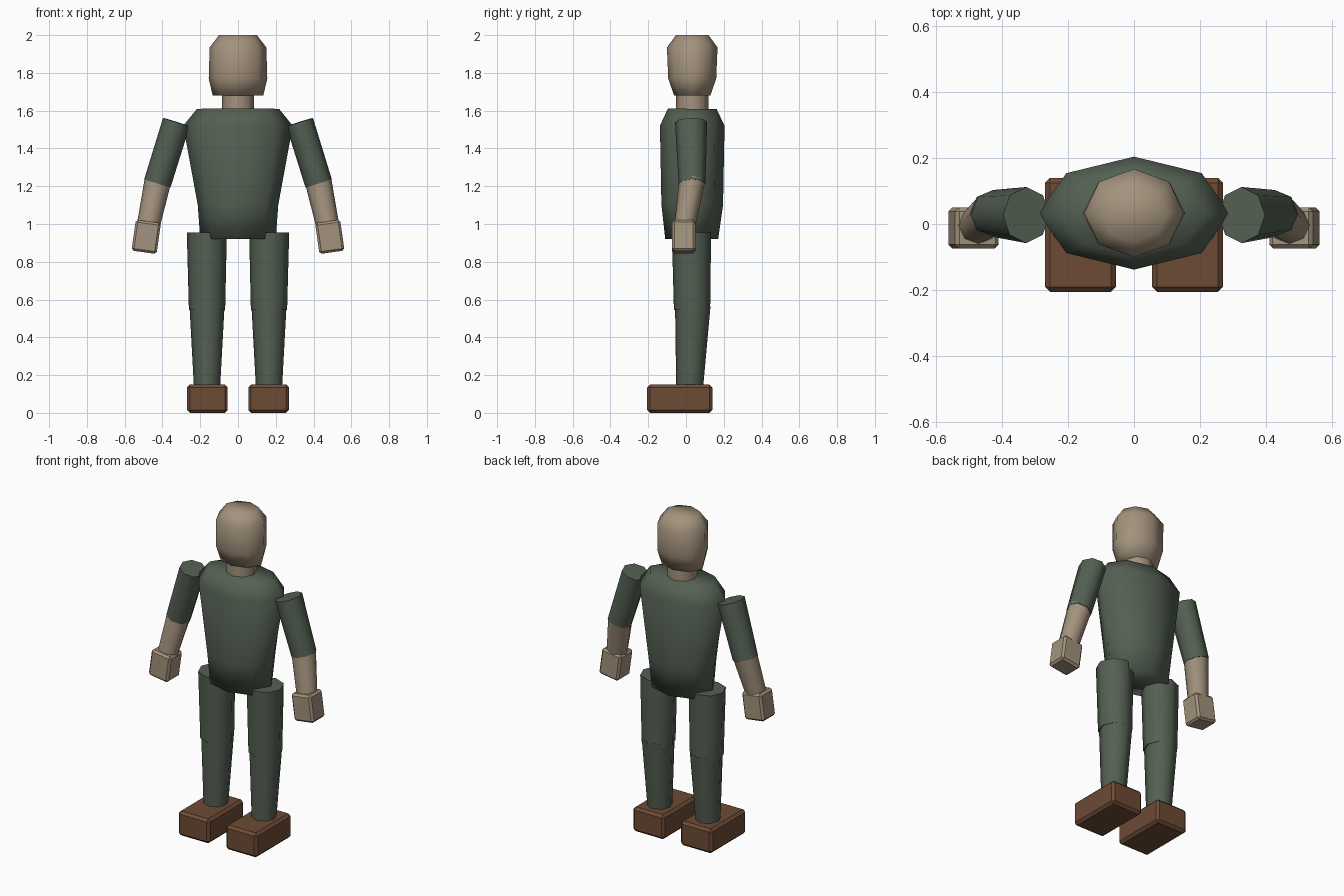
import bpy, bmesh, math
from mathutils import Vector

if "Cube" in bpy.data.objects:
    bpy.data.objects.remove(bpy.data.objects["Cube"])


def material(name, rgb):
    m = bpy.data.materials.new(name)
    m.diffuse_color = (*rgb, 1)
    m.use_nodes = True
    m.node_tree.nodes["Principled BSDF"].inputs["Base Color"].default_value = m.diffuse_color
    return m


GREEN = material("green_cloth", (0.088, 0.117, 0.085))
SKIN = material("skin", (0.37, 0.29, 0.205))
BROWN = material("brown_leather", (0.155, 0.07, 0.036))


def finish(name, bm, mat, angle=None):
    bmesh.ops.recalc_face_normals(bm, faces=bm.faces)
    mesh = bpy.data.meshes.new(name)
    bm.to_mesh(mesh)
    bm.free()
    mesh.materials.append(mat)
    ob = bpy.data.objects.new(name, mesh)
    bpy.context.collection.objects.link(ob)
    if angle:
        bpy.ops.object.select_all(action='DESELECT')
        ob.select_set(True)
        bpy.context.view_layer.objects.active = ob
        bpy.ops.object.shade_smooth_by_angle(angle=math.radians(angle))
    return ob


def loft(name, rings, mat, angle=60, sides=8):
    """Capped loft; each ring is (centre, x radius, y radius), square to the axis."""
    axis = (Vector(rings[-1][0]) - Vector(rings[0][0])).normalized()
    u = Vector((0, 1, 0)).cross(axis).normalized()
    v = axis.cross(u)
    bm = bmesh.new()
    loops = []
    for c, rx, ry in rings:
        loops.append([bm.verts.new(Vector(c)
                      + u * rx * math.cos(2 * math.pi * i / sides)
                      + v * ry * math.sin(2 * math.pi * i / sides))
                      for i in range(sides)])
    for a, b in zip(loops, loops[1:]):
        for i in range(sides):
            j = (i + 1) % sides
            bm.faces.new((a[i], a[j], b[j], b[i]))
    bm.faces.new(loops[0])
    bm.faces.new(loops[-1])
    return finish(name, bm, mat, angle)


def block(name, centre, size, mat, bevel, tilt=0):
    bm = bmesh.new()
    bmesh.ops.create_cube(bm, size=1)
    bmesh.ops.scale(bm, vec=size, verts=bm.verts)
    bmesh.ops.bevel(bm, geom=bm.edges[:], offset=bevel, segments=1, affect='EDGES')
    ob = finish(name, bm, mat)
    ob.location = centre
    ob.rotation_euler.y = tilt
    return ob


CY = 0.033  # depth of the body axis

# torso, neck and head
loft("torso", [((0, 0.03, 0.92), 0.20, 0.14), ((0, CY, 1.10), 0.213, 0.163),
               ((0, CY, 1.52), 0.29, 0.171), ((0, CY, 1.61), 0.217, 0.129)], GREEN, 180)
loft("neck", [((0, CY, 1.58), 0.085, 0.085), ((0, CY, 1.70), 0.085, 0.085)], SKIN)
loft("head", [((0, CY, 1.68), 0.134, 0.096), ((0, CY, 1.77), 0.155, 0.127),
              ((0, CY, 1.935), 0.150, 0.134), ((0, CY, 2.0), 0.10, 0.086)], SKIN, 180)

for side, s in (("left", 1), ("right", -1)):
    # arm
    loft(side + "_upper_arm", [((s * 0.427, 0.032, 1.215), 0.073, 0.071),
                               ((s * 0.326, 0.027, 1.540), 0.074, 0.085)], GREEN)
    loft(side + "_forearm", [((s * 0.475, -0.007, 0.99), 0.061, 0.055),
                             ((s * 0.422, 0.034, 1.24), 0.071, 0.069)], SKIN)
    block(side + "_hand", (s * 0.486, -0.012, 0.932), (0.134, 0.124, 0.165),
          SKIN, 0.012, -s * math.radians(8))
    # leg
    loft(side + "_thigh", [((s * 0.164, 0.032, 0.545), 0.096, 0.096),
                           ((s * 0.165, 0.029, 0.955), 0.106, 0.104)], GREEN)
    loft(side + "_shin", [((s * 0.164, 0.019, 0.13), 0.069, 0.071),
                          ((s * 0.164, 0.036, 0.57), 0.093, 0.094)], GREEN)
    block(side + "_shoe", (s * 0.162, -0.033, 0.075), (0.215, 0.345, 0.15), BROWN, 0.015)
